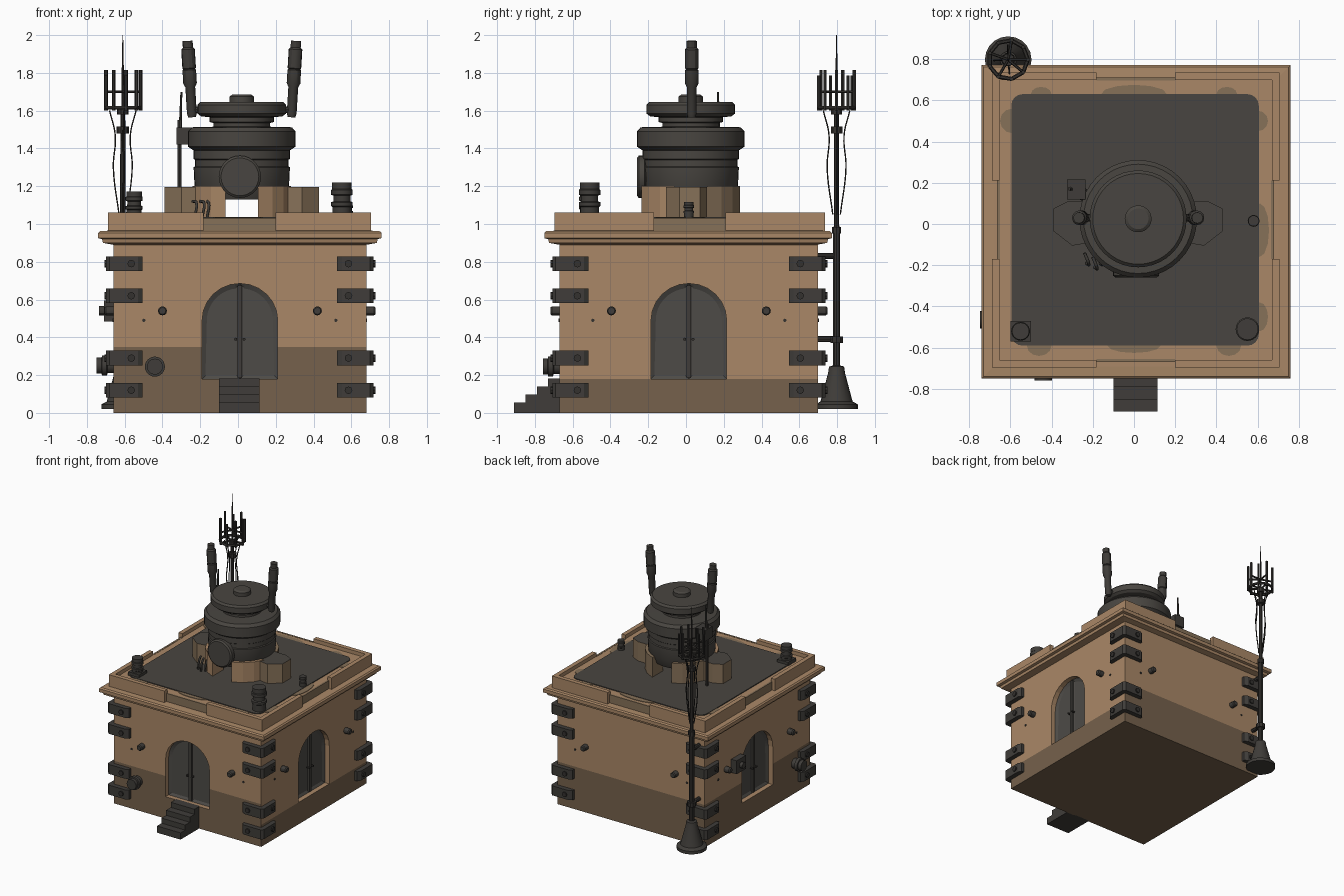
import bpy, bmesh, math
from mathutils import Matrix, Vector
from math import pi, cos, sin

if "Cube" in bpy.data.objects:
    bpy.data.objects.remove(bpy.data.objects["Cube"])


def material(name, *rgb):
    m = bpy.data.materials.new(name)
    m.use_nodes = True
    m.diffuse_color = (*rgb, 1)
    m.node_tree.nodes["Principled BSDF"].inputs["Base Color"].default_value = (*rgb, 1)
    return m


TAN = material("sand plaster", .40, .245, .135)
BROWN = material("dirty plaster", .18, .12, .072)
STAIN = material("weathered plaster", .24, .165, .098)
DARK = material("roof and machine grey", .066, .06, .052)
IRON = material("iron", .05, .046, .041)
DOOR = material("door grey", .075, .07, .063)
MAST = material("mast black", .034, .031, .028)
I = Matrix.Identity(4)


def finish(name, bm, mat, m=I, smooth=False):
    bmesh.ops.recalc_face_normals(bm, faces=bm.faces)
    bm.transform(m)
    me = bpy.data.meshes.new(name)
    bm.to_mesh(me)
    bm.free()
    me.materials.append(mat)
    o = bpy.data.objects.new(name, me)
    bpy.context.collection.objects.link(o)
    if smooth:
        select(o)
        bpy.ops.object.shade_smooth_by_angle()
    return o


def select(o):
    bpy.ops.object.select_all(action='DESELECT')
    o.select_set(True)
    bpy.context.view_layer.objects.active = o


def loft(name, rings, mat, m=I, smooth=False):
    """Skin a stack of equal-sized point rings and cap both ends."""
    bm = bmesh.new()
    vs = [[bm.verts.new(p) for p in r] for r in rings]
    n = len(vs[0])
    for a, b in zip(vs, vs[1:]):
        for i in range(n):
            bm.faces.new((a[i], a[(i + 1) % n], b[(i + 1) % n], b[i]))
    bm.faces.new(vs[0][::-1])
    bm.faces.new(vs[-1])
    return finish(name, bm, mat, m, smooth)


def prism(name, pts, z0, z1, mat, m=I):
    return loft(name, [[(x, y, z) for x, y in pts] for z in (z0, z1)], mat, m)


def lathe(name, profile, mat, m=I, n=24):
    return loft(name, [[(r * cos(2 * pi * i / n), r * sin(2 * pi * i / n), z) for i in range(n)]
                       for r, z in profile], mat, m, True)


def rect(x0, x1, y0, y1):
    return [(x0, y0), (x1, y0), (x1, y1), (x0, y1)]


def box(name, x, y, z, mat, m=I):
    return prism(name, rect(*x, *y), *z, mat, m)


def rod(name, a, b, r, mat, n=8, r2=None):
    a, d = Vector(a), Vector(b) - Vector(a)
    m = Matrix.Translation(a) @ d.to_track_quat('Z', 'Y').to_matrix().to_4x4()
    return lathe(name, [(r, 0), (r if r2 is None else r2, d.length)], mat, m, n)


def cable(name, pts, r, mat):
    c = bpy.data.curves.new(name, 'CURVE')
    c.dimensions, c.bevel_depth, c.bevel_resolution, c.resolution_u = '3D', r, 1, 6
    s = c.splines.new('BEZIER')
    s.bezier_points.add(len(pts) - 1)
    for b, p in zip(s.bezier_points, pts):
        b.co, b.handle_left_type, b.handle_right_type = p, 'AUTO', 'AUTO'
    c.materials.append(mat)
    o = bpy.data.objects.new(name, c)
    bpy.context.collection.objects.link(o)
    select(o)
    bpy.ops.object.convert(target='MESH')


def at(x, y, z=0):
    return Matrix.Translation((x, y, z))


# Wall frames: local x runs along the wall, y is up, z points outward
HX, HY = .67, .685
CX, CY = .01, .015
SIDES = {"front": (0, HY), "right": (pi / 2, HX), "back": (pi, HY), "left": (-pi / 2, HX)}


def wall(side, u=0, v=0):
    ang, half = SIDES[side]
    return at(CX, CY) @ Matrix.Rotation(ang, 4, 'Z') @ Matrix.Rotation(pi / 2, 4, 'X') @ at(u, v, half)


def arch(w, z0, spring, top, a0=0, a1=pi, n=12):
    pts = [(w * cos(a0 + (a1 - a0) * i / n), spring + (top - spring) * sin(a0 + (a1 - a0) * i / n))
           for i in range(n + 1)]
    return pts + [(pts[-1][0], z0), (pts[0][0], z0)]


# Walls with a dirty lower band, and cut door niches
bm = bmesh.new()
bmesh.ops.create_cube(bm, size=1, matrix=at(CX, CY, .46) @ Matrix.Diagonal((2 * HX, 2 * HY, .92, 1)))
for h in (.18, .35):
    bmesh.ops.bisect_plane(bm, geom=bm.verts[:] + bm.edges[:] + bm.faces[:], plane_co=(0, 0, h), plane_no=(0, 0, 1))
for f in bm.faces:
    limit = .18 if f.normal.x > .5 else .35
    f.material_index = int(f.calc_center_median().z < limit)
walls = finish("walls", bm, TAN)
walls.data.materials.append(BROWN)
for side in ("front", "right", "left"):
    cutter = prism("niche_cutter", arch(.2, .18, .49, .685), -.06, .1, TAN, wall(side))
    mod = walls.modifiers.new("niche", 'BOOLEAN')
    mod.operation, mod.object = 'DIFFERENCE', cutter
    select(walls)
    bpy.ops.object.modifier_apply(modifier=mod.name)
    bpy.data.objects.remove(cutter)

    # Double doors with inset panels, centre strip and handles
    for name, a0, a1 in (("leaf_a", 0, pi / 2), ("leaf_b", pi / 2, pi)):
        leaf = prism(side + "_door_" + name, arch(.2, .18, .49, .685, a0, a1), -.062, -.04, DOOR)
        bm = bmesh.new()
        bm.from_mesh(leaf.data)
        outer = max(bm.faces, key=lambda f: f.calc_center_median().z)
        bmesh.ops.inset_individual(bm, faces=[outer], thickness=.025, depth=-.012)
        bm.transform(wall(side))
        bm.to_mesh(leaf.data)
        bm.free()
    box(side + "_door_strip", (-.012, .012), (.185, .675), (-.05, -.032), IRON, wall(side))
    for u in (-.022, .022):
        lathe(side + "_door_handle", [(.008, -.045), (.008, -.02)], MAST, wall(side, u, .39), 8)

# Stairs
for i in range(4):
    box("stair_step", (-.1, .115), (-.91 + .06 * i, -.66), (0, .055 + .042 * i), IRON)

# Cornice, roof slab and notched parapet
cornice = [(.67, .89), (.725, .9), (.73, .92), (.75, .925), (.75, .953), (.74, .962), (.69, .965)]
loft("cornice", [[(x, y, z) for x, y in rect(.01 - h, .01 + h, -h, h + .022)] for h, z in cornice], TAN)
box("roof_slab", (-.657, .672), (-.662, .702), (.95, 1.03), TAN)
for side, (ang, half) in SIDES.items():
    frame = at(.008, .02) @ Matrix.Rotation(ang, 4, 'Z')
    out, run = (.715, .697) if half == HY else (.697, .715)
    for s in (-1, 1):
        box("parapet_" + side, sorted((s * .19, s * run)), (-out, .036 - out), (.96, 1.06), TAN, frame)
    box("parapet_notch_" + side, (-.19, .19), (.025 - out, .04 - out), (.96, 1.032), STAIN, frame)

# Roof covering with rounded corners, and stains along its edge
corners = [(.55, .575), (-.54, .575), (-.54, -.535), (.55, -.535)]
cover = [(x + .055 * cos(k * pi / 2 + a * pi / 8), y + .055 * sin(k * pi / 2 + a * pi / 8))
         for k, (x, y) in enumerate(corners) for a in range(5)]
prism("roof_covering", cover, 1.03, 1.037, DARK)
for x, y, rx, ry in ((.61, -.03, .045, .13), (0, .63, .16, .045), (0, -.59, .13, .035), (-.59, .5, .06, .06),
                     (-.46, -.59, .06, .05), (.46, -.59, .06, .05), (.6, .5, .05, .05), (-.45, .63, .05, .035),
                     (.45, .63, .05, .035), (.61, -.45, .04, .07)):
    prism("roof_stain", [(x + rx * cos(i * pi / 6), y + ry * sin(i * pi / 6)) for i in range(12)], 1.03, 1.034, STAIN)

# Corner straps with bolts
strap = [(-.155, -.01), (-.155, .022), (-.13, .038), (.02, .038), (.038, .02),
         (.038, -.13), (.022, -.155), (-.01, -.155), (-.01, -.01)]
for sx in (-1, 1):
    for sy in (-1, 1):
        corner = at(CX + sx * HX, CY + sy * HY)
        for z in (.12, .29, .62, .79):
            prism("corner_strap", [(sx * x, sy * y) for x, y in strap], z - .039, z + .039, IRON, corner)
            for d, p in (((sx, 0, 0), (sx * .03, -sy * .095, z)), ((0, sy, 0), (-sx * .095, sy * .03, z))):
                p = corner @ Vector(p)
                rod("strap_bolt", p, p + Vector(d) * .018, .02, MAST, 8)

# Wall knobs, small holes and drain pipes
for side in SIDES:
    for u in (-.41, .41):
        lathe("wall_knob_" + side, [(.024, -.01), (.024, .04), (.018, .048)], IRON, wall(side, u, .54), 12)
        lathe("wall_hole_" + side, [(.009, -.01), (.009, .004)], MAST, wall(side, u * 1.24, .49), 8)
pipe = [(.04, -.01), (.04, .03), (.053, .035), (.053, .06), (.042, .062), (.042, .088)]
lathe("front_drain", pipe, IRON, wall("front", -.45, .245))
lathe("left_drain", pipe, IRON, wall("left", .48, .25))
box("left_junction_box", (-.06, .06), (-.055, .055), (-.01, .05), IRON, wall("left", -.28, .54))
lathe("junction_dial", [(.025, .04), (.025, .075)], IRON, wall("left", -.28, .54), 12)

# Roof vents
vent = [(.05, 0), (.05, .06), (.057, .065), (.057, .085), (.045, .09), (.045, .12),
        (.057, .125), (.057, .15), (.052, .155), (.052, .19)]
for x, y, s, h in ((.55, -.51, 1, 1), (-.55, -.52, .8, .75), (.58, .015, .5, .45)):
    lathe("roof_vent", [(r * s, z * h) for r, z in vent], IRON, at(x, y, 1.03))
box("vent_base", (-.6, -.5), (-.57, -.47), (1.03, 1.06), IRON)

# Tower base: four quarter legs and two side blocks
T = at(.02, .025)
for k in range(4):
    arc = [(.275 * cos(.32 + i * .31), .275 * sin(.32 + i * .31)) for i in range(4)]
    prism("tower_leg", [(.12, .087)] + arc + [(.087, .12)], 1.03, 1.2, STAIN if k < 2 else TAN,
          T @ Matrix.Rotation(k * pi / 2, 4, 'Z'))
for s in (-1, 1):
    pts = [(.2, -.11), (.32, -.13), (.41, -.06), (.41, .05), (.34, .085), (.2, .085)]
    block = prism("tower_side_block", [(s * x, y) for x, y in pts], 1.03, 1.195, STAIN, T)
    block.data.materials.append(DARK)
    for f in block.data.polygons:
        f.material_index = int(f.normal.z > .5)

# Tower drum, cap and front port
drum = [(.22, 1.13), (.25, 1.2), (.255, 1.3), (.248, 1.305), (.248, 1.34), (.255, 1.345), (.255, 1.39),
        (.285, 1.41), (.285, 1.49), (.265, 1.512), (.15, 1.515), (.15, 1.535), (.17, 1.54), (.17, 1.565),
        (.215, 1.57), (.235, 1.585), (.235, 1.63), (.22, 1.645), (.065, 1.645), (.065, 1.675), (.05, 1.685)]
lathe("tower_drum", drum, DARK, T, 40)
lathe("tower_port", [(.1, 0), (.1, .04), (.112, .045), (.112, .075), (.1, .085)], DARK,
      at(.01, -.175, 1.25) @ Matrix.Rotation(pi / 2, 4, 'X'), 28)

# Horns beside the cap
horn = [(.02, 0), (.026, .02), (.026, .16), (.036, .18), (.036, .25), (.031, .255), (.036, .26), (.036, .36),
        (.027, .37), (.027, .405)]
for s in (-1, 1):
    lathe("tower_horn", horn, IRON, at(.02 + s * .263, .03, 1.565) @ Matrix.Rotation(s * .06, 4, 'Y'), 12)
    rod("horn_arm", (.02 + s * .2, .03, 1.605), (.02 + s * .27, .03, 1.605), .018, IRON)

# Side rod with its box, and roof valve
box("rod_box", (-.325, -.235), (.12, .215), (1.42, 1.51), IRON)
rod("rod_box_arm", (-.26, .15, 1.46), (-.15, .1, 1.46), .03, IRON)
rod("side_rod", (-.31, .17, 1.03), (-.31, .17, 1.55), .011, IRON)
rod("side_rod_tip", (-.305, .17, 1.5), (-.3, .17, 1.7), .009, IRON, r2=.005)
for x, y in ((-.23, -.19), (-.19, -.21), (-.165, -.19)):
    cable("roof_valve", [(x, y, 1.03), (x + .01, y, 1.11), (x - .01, y + .05, 1.12)], .008, IRON)

# Antenna mast: flared foot, pole, spike, crown of rods
M = Vector((-.61, .797, 0))
lathe("mast_foot", [(.113, .02), (.113, .045), (.085, .06), (.045, .21), (.04, .245), (.022, .25)], IRON, at(*M), 20)
lathe("mast_pole", [(.02, .2), (.02, .95), (.014, 1.0), (.013, 1.6), (.007, 1.62), (.006, 1.8), (.002, 2)], MAST, at(*M), 10)
for z, r in ((.37, .035), (.95, .026), (1.48, .032), (1.58, .03)):
    lathe("mast_clamp", [(r, z), (r, z + .035)], MAST, at(*M), 10)
for z in (.39, .83):
    rod("mast_bracket", M + Vector((0, 0, z)), M + Vector((0, -.13, z)), .016, MAST)
n = 9
ring = [M + Vector((.095 * cos(2 * pi * i / n), .095 * sin(2 * pi * i / n), 0)) for i in range(n)]
for i, p in enumerate(ring):
    rod("crown_ring", p + Vector((0, 0, 1.615)), ring[(i + 1) % n] + Vector((0, 0, 1.615)), .01, MAST, 6)
    rod("crown_rod", p + Vector((0, 0, 1.6)), p + Vector((0, 0, 1.815 - .03 * (i % 2))), .01, MAST, 6)
    if i % 2 == 0:
        for z in (1.615, 1.7):
            rod("crown_spoke", M + Vector((0, 0, z)), p + Vector((0, 0, z)), .007, MAST, 6)
for i in range(4):
    d = Vector((cos(i * 1.6), sin(i * 1.6), 0))
    cable("mast_cable", [M + d * .07 + Vector((0, 0, 1.6)), M + d * .04 + Vector((0, 0, 1.47)),
                         M + d * .05 + Vector((0, 0, 1.3)), M + d * .02 + Vector((0, 0, 1.05))], .004, MAST)
